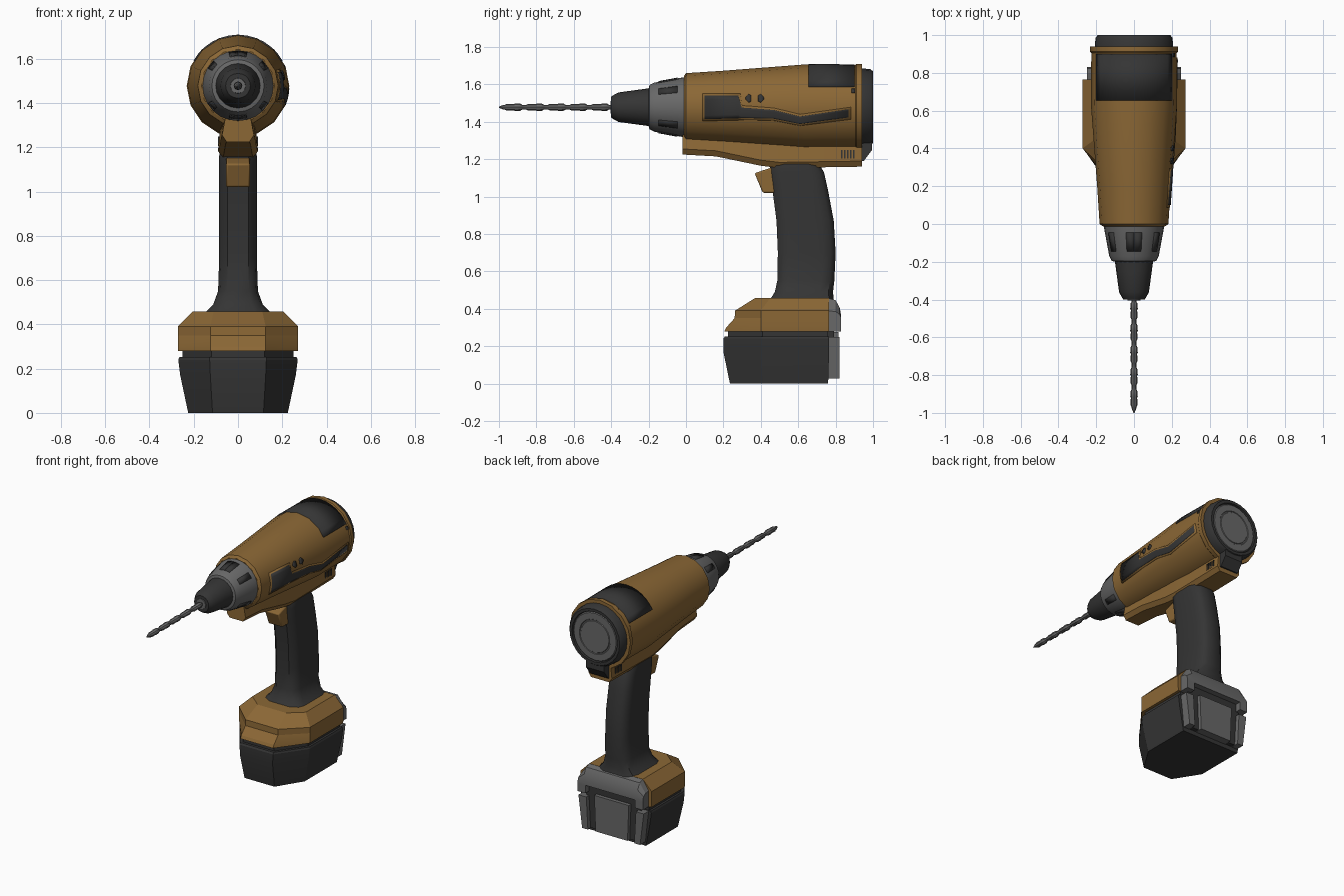
import bpy, bmesh, math

if "Cube" in bpy.data.objects:
    bpy.data.objects.remove(bpy.data.objects["Cube"])

AXIS_Z = 1.478  # height of the drill axis


def material(name, rgb):
    m = bpy.data.materials.new(name)
    m.diffuse_color = (*rgb, 1)
    m.use_nodes = True
    m.node_tree.nodes["Principled BSDF"].inputs["Base Color"].default_value = m.diffuse_color
    return m


ORANGE = material("amber plastic", (0.26, 0.137, 0.036))
DARK = material("dark rubber", (0.035, 0.035, 0.035))
GREY = material("grey metal", (0.14, 0.14, 0.14))


def build(name, verts, faces, mat, angle=30):
    me = bpy.data.meshes.new(name)
    me.from_pydata(verts, [], faces)
    bm = bmesh.new()
    bm.from_mesh(me)
    bmesh.ops.recalc_face_normals(bm, faces=bm.faces)
    bm.to_mesh(me)
    bm.free()
    me.materials.append(mat)
    me.shade_smooth()
    me.set_sharp_from_angle(angle=math.radians(angle))
    ob = bpy.data.objects.new(name, me)
    bpy.context.scene.collection.objects.link(ob)
    return ob


def loft(name, rings, mat, angle=30):
    """Skin equal-length rings of points and cap both ends."""
    n = len(rings[0])
    verts = [p for ring in rings for p in ring]
    faces = [(k * n + i, k * n + (i + 1) % n, (k + 1) * n + (i + 1) % n, (k + 1) * n + i)
             for k in range(len(rings) - 1) for i in range(n)]
    faces += [tuple(range(n)), tuple(range(len(verts) - n, len(verts)))]
    return build(name, verts, faces, mat, angle)


def lathe(name, profile, n, mat, angle=35):
    """Turn a (y, radius) profile around the drill axis."""
    turns = [2 * math.pi * i / n for i in range(n)]
    return loft(name, [[(r * math.cos(a), y, AXIS_Z + r * math.sin(a)) for a in turns]
                       for y, r in profile], mat, angle)


def prism_x(name, pts, hw, mat, bevel=0):
    """Side profile (y, z) extruded across the width."""
    ob = loft(name, [[(x, y, z) for y, z in pts] for x in (-hw, hw)], mat)
    if bevel:
        mod = ob.modifiers.new("bevel", 'BEVEL')
        mod.width = bevel
        mod.segments = 2
    return ob


def prism_y(name, pts, y0, y1, mat, mirror=False):
    """Back profile (x, z) extruded along y."""
    ob = loft(name, [[(x, y, z) for x, z in pts] for y in (y0, y1)], mat)
    if mirror:
        ob.modifiers.new("mirror", 'MIRROR')
    return ob


def interp(profile, y):
    for (y0, r0), (y1, r1) in zip(profile, profile[1:]):
        if y0 <= y <= y1:
            return r0 + (r1 - r0) * (y - y0) / (y1 - y0)
    return profile[-1][1]


def patch(name, cols, profile, off, mat, rows=6):
    """Thin curved plate on a turned surface; cols are (y, angle0, angle1)."""
    verts, faces = [], []
    for y, a0, a1 in cols:
        r = interp(profile, y) + off
        for j in range(rows + 1):
            a = a0 + (a1 - a0) * j / rows
            verts.append((r * math.cos(a), y, AXIS_Z + r * math.sin(a)))
    w = rows + 1
    for i in range(len(cols) - 1):
        for j in range(rows):
            faces.append((i * w + j, i * w + j + 1, (i + 1) * w + j + 1, (i + 1) * w + j))
    ob = build(name, verts, faces, mat)
    mod = ob.modifiers.new("thickness", 'SOLIDIFY')
    mod.thickness = 0.02
    mod.offset = 0
    return ob


def side_patch(name, cols, off, mat, grow=0.0):
    """Plate on the right of the body, cols are (y, top z, bottom z)."""
    out = []
    for i, (y, zt, zb) in enumerate(cols):
        if i == 0:
            y -= grow
        elif i == len(cols) - 1 or zt > 1.53:
            y += grow
        r = interp(BODY, y)
        out.append((y, math.asin((zb - grow - AXIS_Z) / r), math.asin((zt + grow - AXIS_Z) / r)))
    return patch(name, out, BODY, off, mat)


# Motor housing
BODY = [(-0.012, 0.165), (0.0, 0.182), (0.2, 0.195), (0.63, 0.228), (0.905, 0.226),
        (0.912, 0.232), (0.94, 0.232)]
lathe("motor_housing", BODY, 16, ORANGE)
D = math.radians
patch("top_panel", [(0.655, D(29), D(151)), (0.9, D(29), D(151))], BODY, -0.007, DARK, 12)

# Right side stripe with raised border, markers
STRIPE = [(0.10, 1.54, 1.415), (0.28, 1.54, 1.42), (0.297, 1.475, 1.422), (0.47, 1.463, 1.418),
          (0.61, 1.428, 1.39), (0.87, 1.468, 1.425)]
side_patch("stripe_border", STRIPE, -0.007, ORANGE, 0.011)
side_patch("side_stripe", STRIPE, -0.004, DARK)
for k, y in enumerate((0.335, 0.40)):
    s = 1 - 2 * k
    cols = [(y - 0.016 * s, 1.53, 1.52), (y, 1.547, 1.503), (y + 0.014 * s, 1.54, 1.51)]
    side_patch("direction_mark", sorted(cols), -0.006, DARK)
side_patch("side_screw", [(0.885, 1.575, 1.555), (0.904, 1.575, 1.555)], -0.006, DARK)

# Lower housing under the motor
rings = []
for y, b, w in ((-0.02, 1.225, 0.072), (0.16, 1.215, 0.076), (0.40, 1.165, 0.085),
                (0.50, 1.153, 0.09), (0.94, 1.16, 0.09)):
    half = [(w - 0.02, b), (w, b + 0.03), (w - 0.014, 1.33)]
    rings.append([(x, y, z) for x, z in half] + [(-x, y, z) for x, z in half[::-1]])
loft("lower_housing", rings, ORANGE)
for i in range(5):
    y = 0.83 + 0.016 * i
    prism_x("vent_slot", [(y, 1.205), (y + 0.006, 1.205), (y + 0.006, 1.25), (y, 1.25)], 0.0905, DARK)

# Rear cap
lathe("rear_cap", [(0.93, 0.208), (0.985, 0.204), (1.0, 0.192), (1.0, 0.173), (0.985, 0.17)], 24, DARK)
lathe("rear_disc", [(0.97, 0.168), (0.99, 0.168), (0.996, 0.162), (0.996, 0.12), (0.992, 0.117),
                    (0.992, 0.11), (0.996, 0.107), (0.996, 0.001)], 24, GREY)
prism_x("rear_cap_foot", [(0.93, 1.19), (0.95, 1.19), (0.995, 1.25), (0.995, 1.30), (0.93, 1.32)],
        0.07, DARK)

# Chuck: slotted collar, jaw sleeve, bit
COLLAR = [(-0.2, 0.10), (-0.195, 0.118), (-0.17, 0.131), (-0.03, 0.157), (0.01, 0.163)]
lathe("chuck_collar", COLLAR, 24, GREY)
for base in (38, 82, 98, 142, -38, -82, -98, -142):
    patch("collar_slot", [(-0.145, D(base - 8), D(base + 8)), (-0.045, D(base - 8), D(base + 8))],
          COLLAR, -0.006, DARK, 2)
lathe("chuck_sleeve", [(-0.4, 0.045), (-0.4, 0.056), (-0.385, 0.066), (-0.36, 0.079),
                       (-0.25, 0.094), (-0.19, 0.102)], 20, DARK)
lathe("chuck_nose", [(-0.404, 0.001), (-0.404, 0.034), (-0.38, 0.04)], 12, GREY)
bit = []
for i in range(5):
    y = -0.4 - 0.116 * i
    bit += [(y, 0.013), (y - 0.012, 0.013), (y - 0.022, 0.019), (y - 0.05, 0.02),
            (y - 0.055, 0.017), (y - 0.095, 0.018), (y - 0.105, 0.013)]
bit += [(-0.975, 0.013), (-1.0, 0.003)]
lathe("drill_bit", bit, 8, GREY)

# Trigger
prism_x("trigger", [(0.367, 1.125), (0.41, 1.14), (0.49, 1.165), (0.50, 1.02), (0.41, 1.02)],
        0.054, ORANGE, 0.008)

# Handle
rings = []
for z, yf, yb, w in ((0.45, 0.45, 0.79, 0.15), (0.49, 0.475, 0.786, 0.112), (0.55, 0.488, 0.793, 0.09),
                     (0.70, 0.491, 0.80, 0.085), (0.87, 0.484, 0.79, 0.085), (1.03, 0.463, 0.76, 0.085),
                     (1.13, 0.45, 0.738, 0.085), (1.16, 0.45, 0.72, 0.085), (1.2, 0.46, 0.71, 0.08)):
    half = [(0.55 * w, yf), (0.9 * w, yf + 0.03), (w, yf + 0.07),
            (w, yb - 0.07), (0.9 * w, yb - 0.025), (0.55 * w, yb)]
    rings.append([(x, y, z) for x, y in half] + [(-x, y, z) for x, y in half[::-1]])
loft("handle", rings, DARK, 40)


# Foot and battery share a plan with a tapered front
def plan(z, front, front_w, corner, w, back):
    half = [(front_w, front), (w, corner), (w, back)]
    return [(x, y, z) for x, y in half] + [(-x, y, z) for x, y in half[::-1]]


loft("handle_foot", [plan(0.28, 0.205, 0.125, 0.40, 0.27, 0.765), plan(0.30, 0.215, 0.125, 0.40, 0.272, 0.765),
                     plan(0.35, 0.26, 0.125, 0.40, 0.272, 0.765), plan(0.39, 0.262, 0.125, 0.40, 0.272, 0.765),
                     plan(0.458, 0.37, 0.11, 0.45, 0.205, 0.765)], ORANGE, 15)
loft("battery_neck", [plan(z, 0.225, 0.12, 0.41, 0.25, 0.76) for z in (0.24, 0.285)], DARK)
loft("battery", [plan(0.0, 0.235, 0.115, 0.41, 0.225, 0.76), plan(0.17, 0.20, 0.125, 0.40, 0.261, 0.765),
                 plan(0.24, 0.20, 0.128, 0.40, 0.27, 0.765), plan(0.252, 0.207, 0.128, 0.40, 0.265, 0.765)],
     DARK, 15)

# Back clip: upper bar, side rails and centre panel over a dark core
rings = []
for y, top, low in ((0.76, 0.458, 0.39), (0.80, 0.446, 0.385), (0.822, 0.405, 0.37), (0.83, 0.36, 0.35)):
    half = [(0.25, 0.335), (0.25, low), (0.205, top)]
    rings.append([(x, y, z) for x, z in half] + [(-x, y, z) for x, z in half[::-1]])
loft("clip_bar", rings, GREY)
prism_y("clip_core", [(-0.2, 0.03), (0.2, 0.03), (0.215, 0.35), (-0.215, 0.35)], 0.75, 0.79, DARK)
prism_y("clip_upper_rail", [(0.19, 0.28), (0.25, 0.28), (0.25, 0.34), (0.19, 0.34)],
        0.755, 0.83, GREY, True)
prism_y("clip_lower_rail", [(0.178, 0.028), (0.222, 0.028), (0.25, 0.25), (0.19, 0.25)],
        0.755, 0.82, GREY, True)
prism_y("clip_panel", [(-0.122, 0.028), (0.122, 0.028), (0.132, 0.275), (-0.132, 0.275)],
        0.755, 0.815, GREY)
